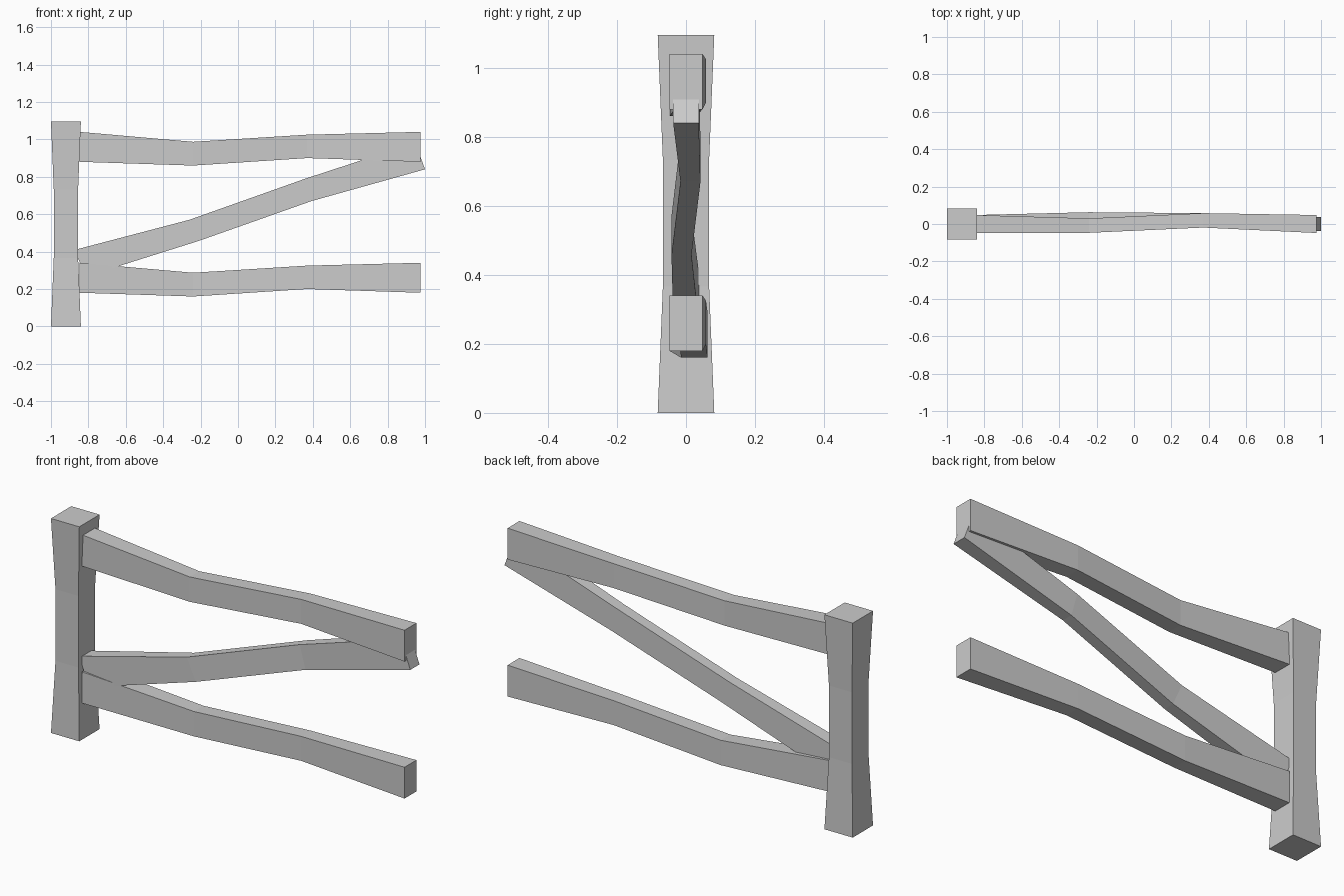
import bpy

if "Cube" in bpy.data.objects:
    bpy.data.objects.remove(bpy.data.objects["Cube"])


def beam(name, rings):
    """Loft a four-sided beam through rings of four corners, capped at both ends."""
    verts = [v for ring in rings for v in ring]
    n = len(rings)
    faces = [(0, 1, 2, 3), tuple(4 * (n - 1) + k for k in (3, 2, 1, 0))]
    for i in range(n - 1):
        a, b = 4 * i, 4 * i + 4
        for k in range(4):
            j = (k + 1) % 4
            faces.append((a + k, b + k, b + j, a + j))
    mesh = bpy.data.meshes.new(name)
    mesh.from_pydata(verts, [], faces)
    mesh.update()
    obj = bpy.data.objects.new(name, mesh)
    bpy.context.collection.objects.link(obj)
    return obj


def across(low, high, y0, y1):
    """Ring for a lengthwise timber: low and high are (x, z), y0 to y1 its width."""
    return [(low[0], y0, low[1]), (low[0], y1, low[1]),
            (high[0], y1, high[1]), (high[0], y0, high[1])]


# Post, waisted at a third and two thirds of its height
post = []
for z, hx, hy in ((0, .08, .082), (.367, .065, .067), (.733, .065, .067), (1.096, .08, .082)):
    post.append([(-.92 - hx, -hy, z), (-.92 - hx, hy, z),
                 (-.92 + hx, hy, z), (-.92 + hx, -hy, z)])
beam("gate_post", post)

# Two rails, thinner and bent in the middle
for name, dz, bend in (("lower_rail", 0, -.014), ("upper_rail", .70, -.047)):
    rail = []
    for x, z0, z1, y0, y1 in ((-.848, .18, .34, -.048, .048),
                              (-.24, .16, .287, bend, bend + .077),
                              (.37, .20, .325, -.019, .058),
                              (.975, .18, .34, -.048, .048)):
        rail.append(across((x, z0 + dz), (x, z1 + dz), y0, y1))
    beam(name, rail)

# Diagonal brace, its rings square to the slope
beam("diagonal_brace", [
    across((-.82, .265), (-.87, .41), -.037, .037),
    across((-.21, .457), (-.26, .57), -.042, .016),
    across((.393, .67), (.36, .79), -.016, .042),
    across((1.0, .84), (.948, .982), -.037, .037)])
